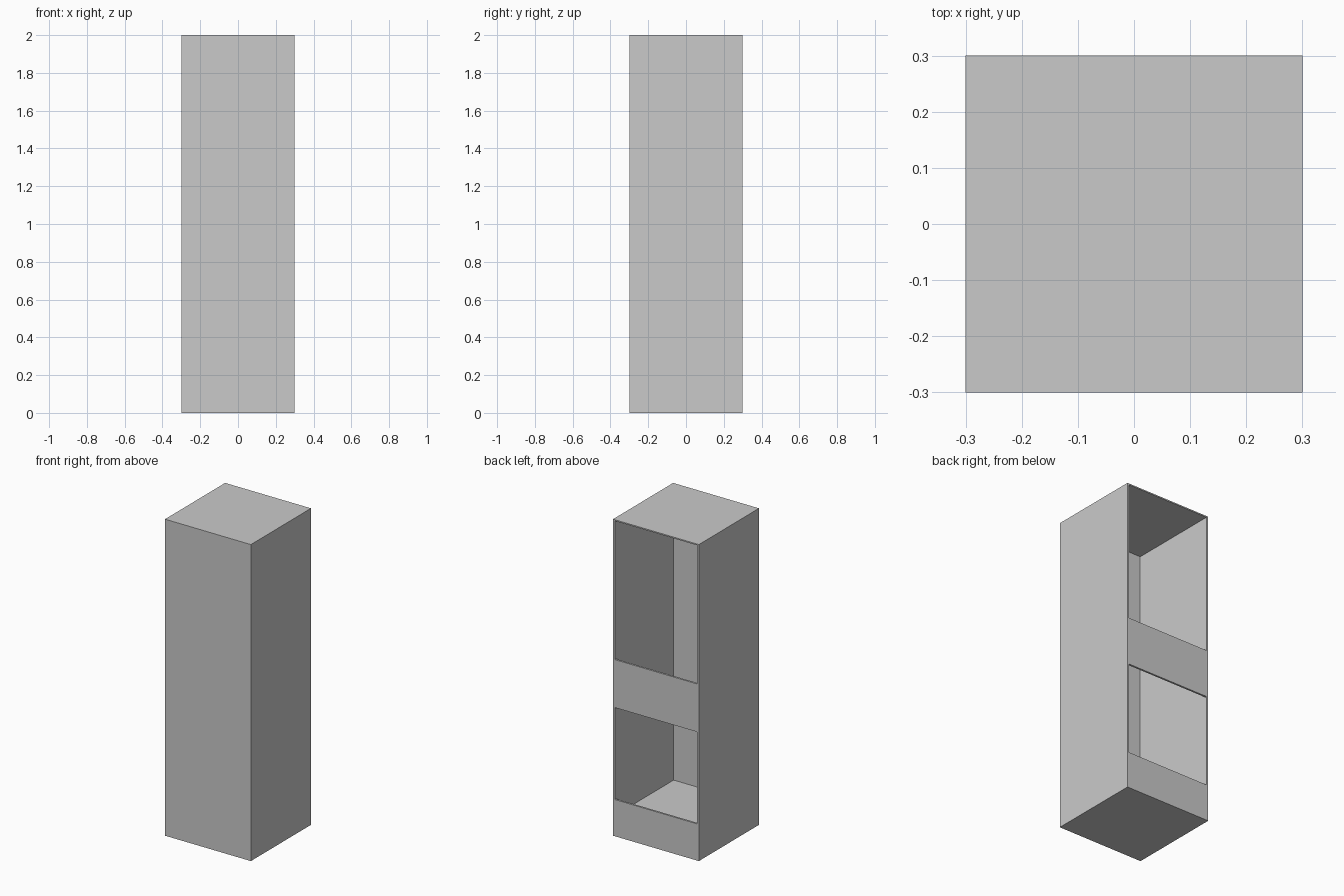
import bpy

if "Cube" in bpy.data.objects:
    bpy.data.objects.remove(bpy.data.objects["Cube"])

W, H = 0.6, 2.0        # footprint and height
T = 0.012              # panel thickness
FLOOR = 0.13           # top of the raised floor

grey = bpy.data.materials.new("plain grey")
grey.diffuse_color = (0.59, 0.59, 0.59, 1)
grey.use_nodes = True
grey.node_tree.nodes["Principled BSDF"].inputs["Base Color"].default_value = grey.diffuse_color


def panel(name, x0, x1, y0, y1, z0, z1):
    """Axis-aligned box between the given limits."""
    bpy.ops.mesh.primitive_cube_add(size=1, location=((x0 + x1) / 2, (y0 + y1) / 2, (z0 + z1) / 2))
    ob = bpy.context.object
    ob.name = name
    ob.scale = (x1 - x0, y1 - y0, z1 - z0)
    bpy.ops.object.transform_apply(location=False, rotation=False, scale=True)
    ob.data.materials.append(grey)
    return ob


h = W / 2
i = h - T

# Closed shell: front, sides and top
panel("front_panel", -i, i, -h, -i, FLOOR, H - 0.008)
panel("left_side", -h, -i, -h, h, 0, H)
panel("right_side", i, h, -h, h, 0, H)
panel("top_panel", -i, i, -h, h, H - 0.008, H)

# Raised base whose top is the inner floor
panel("base", -i, i, -h, h, 0, FLOOR)

# Back: lower lip and middle rail leave two openings
panel("back_lower_lip", -i, i, i, h, FLOOR, 0.232)
panel("back_middle_rail", -i, i, i, h, 0.813, 1.116)
